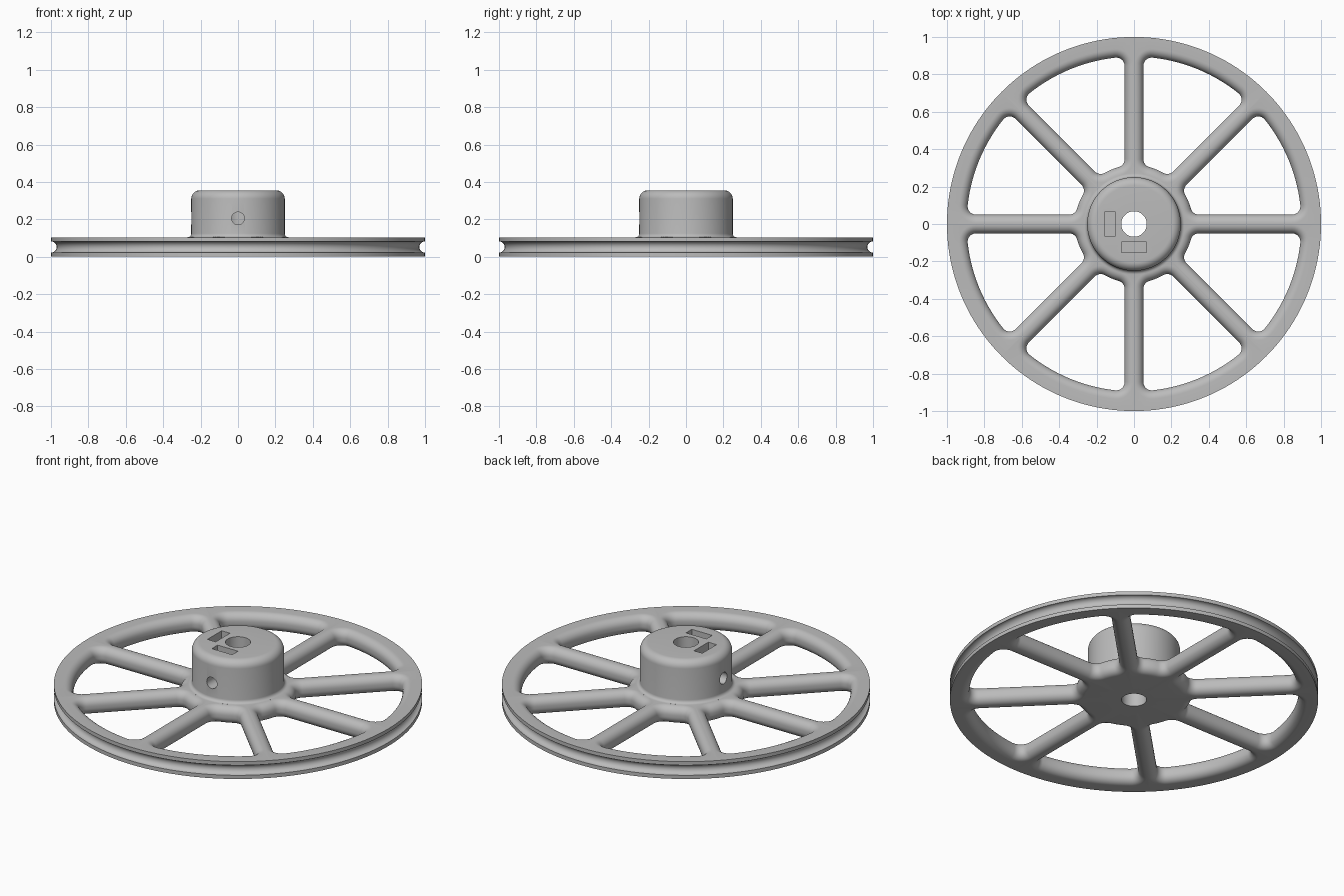
import bpy, bmesh
from math import sin, cos, pi, sqrt, atan2, radians
from mathutils import Matrix, Vector

old = bpy.data.objects.get("Cube")
if old:
    bpy.data.objects.remove(old, do_unlink=True)

grey = bpy.data.materials.new("plain_grey")
grey.use_nodes = True
colour = (0.5, 0.5, 0.5, 1)
grey.diffuse_color = colour
grey.node_tree.nodes["Principled BSDF"].inputs["Base Color"].default_value = colour

PLATE = 0.104       # rim and spoke thickness
HUB_TOP = 0.355
SPOKES = 8


def arc(cx, cy, r, a0, a1, n):
    return [(cx + r * cos(a0 + (a1 - a0) * i / n), cy + r * sin(a0 + (a1 - a0) * i / n))
            for i in range(n + 1)]


def add_object(name, bm):
    bmesh.ops.recalc_face_normals(bm, faces=bm.faces)
    mesh = bpy.data.meshes.new(name)
    bm.to_mesh(mesh)
    bm.free()
    obj = bpy.data.objects.new(name, mesh)
    obj.data.materials.append(grey)
    bpy.context.collection.objects.link(obj)
    return obj


def loft(bm, rings, closed=False):
    """Join rings of vertices with quads, capped unless closed on themselves."""
    n = len(rings[0])
    pairs = list(zip(rings, rings[1:]))
    if closed:
        pairs.append((rings[-1], rings[0]))
    else:
        bm.faces.new(rings[0])
        bm.faces.new(rings[-1])
    for a, b in pairs:
        for i in range(n):
            j = (i + 1) % n
            bm.faces.new((a[i], a[j], b[j], b[i]))


# Wheel: turned profile with bore, grooved rim, hub fillet and rounded hub top
profile = [(0.068, 0), (1, 0)]
profile += arc(1.0, PLATE / 2, 0.03, 1.5 * pi, 0.5 * pi, 14)
profile += [(1, PLATE)]
profile += arc(0.27, PLATE + 0.02, 0.02, 1.5 * pi, pi, 5)
profile += arc(0.205, HUB_TOP - 0.045, 0.045, 0, pi / 2, 8)
profile += [(0.068, HUB_TOP)]
SEG = 160
bm = bmesh.new()
rings = [[bm.verts.new((r * cos(2 * pi * k / SEG), r * sin(2 * pi * k / SEG), z))
          for r, z in profile] for k in range(SEG)]
loft(bm, rings, closed=True)
wheel = add_object("spoked_pulley_wheel", bm)


def window_outline(e):
    """Rounded opening between two spokes, grown outward by e."""
    ro, ri, half, rc = 0.895, 0.315, 0.05, 0.045
    step = 2 * pi / SPOKES
    h = half + rc
    xi, xo = sqrt((ri + rc) ** 2 - h * h), sqrt((ro - rc) ** 2 - h * h)
    a, b = atan2(h, xi), atan2(h, xo)
    side = arc(xi, h, rc + e, pi + a, 1.5 * pi, 8) + arc(xo, h, rc + e, -pi / 2, b, 8)
    c, s = cos(step), sin(step)
    mirrored = [(x * c + y * s, x * s - y * c) for x, y in reversed(side)]
    outer = arc(0, 0, ro + e, b, step - b, 14)[1:-1]
    inner = arc(0, 0, ri - e, step - a, a, 6)[1:-1]
    return side + outer + mirrored + inner


# Window cutters: flared at top and bottom so spokes and rim come out rounded
FILLET = 0.046
levels = [(-0.02, FILLET)]
for i in range(9):
    t = pi / 2 * i / 8
    levels.append((FILLET * (1 - cos(t)), FILLET * (1 - sin(t))))
levels += [(PLATE - z, e) for z, e in reversed(levels)]
cutters = bmesh.new()
for k in range(SPOKES):
    turn = Matrix.Rotation(2 * pi * k / SPOKES, 3, 'Z')
    loft(cutters, [[cutters.verts.new(turn @ Vector((x, y, z)))
                    for x, y in window_outline(e)] for z, e in levels])
window_cutters = add_object("window_cutters", cutters)


# Nut slots from the hub top, and set screw holes into the bore
def box_cutter(name, location, size):
    bm = bmesh.new()
    bmesh.ops.create_cube(bm, size=1, matrix=Matrix.LocRotScale(
        Vector(location), None, Vector(size)))
    return add_object(name, bm)


def screw_cutter(name, direction):
    bm = bmesh.new()
    d = Vector(direction)
    turn = d.to_track_quat('Z', 'Y')
    bmesh.ops.create_cone(bm, cap_ends=True, segments=32, radius1=0.034, radius2=0.034,
                          depth=0.27, matrix=Matrix.LocRotScale(
                              d * 0.165 + Vector((0, 0, 0.205)), turn, None))
    return add_object(name, bm)


slot_z, slot_h = 0.26, 0.25
all_cutters = [
    window_cutters,
    box_cutter("side_slot_cutter", (-0.128, 0, slot_z), (0.055, 0.135, slot_h)),
    box_cutter("front_slot_cutter", (0, -0.124, slot_z), (0.135, 0.055, slot_h)),
    screw_cutter("side_screw_cutter", (-1, 0, 0)),
    screw_cutter("front_screw_cutter", (0, -1, 0)),
]
for cutter in all_cutters:
    mod = wheel.modifiers.new(cutter.name, 'BOOLEAN')
    mod.operation = 'DIFFERENCE'
    mod.solver = 'EXACT'
    mod.object = cutter

# Apply the cuts, then drop the cutters
bpy.context.view_layer.objects.active = wheel
wheel.select_set(True)
for mod in list(wheel.modifiers):
    bpy.ops.object.modifier_apply(modifier=mod.name)
for cutter in all_cutters:
    bpy.data.objects.remove(cutter, do_unlink=True)

bpy.ops.object.select_all(action='DESELECT')
wheel.select_set(True)
bpy.ops.object.shade_smooth_by_angle(angle=radians(35))
